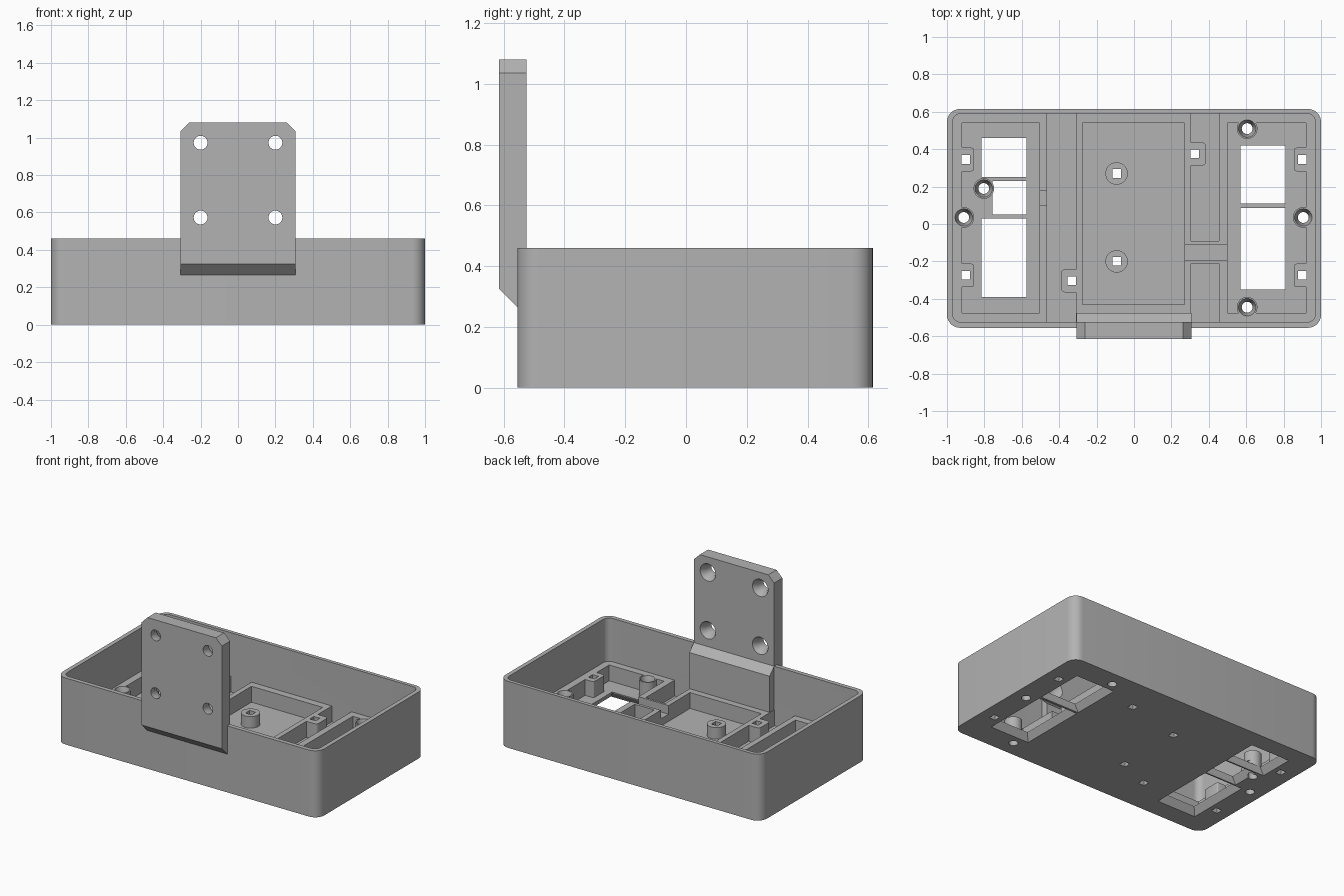
import bpy
import bmesh
import math
from mathutils import Matrix

if "Cube" in bpy.data.objects:
    bpy.data.objects.remove(bpy.data.objects["Cube"], do_unlink=True)

grey = bpy.data.materials.new("plain_grey")
grey.use_nodes = True
grey.diffuse_color = (0.45, 0.45, 0.45, 1)
grey.node_tree.nodes["Principled BSDF"].inputs["Base Color"].default_value = grey.diffuse_color

ALONG_X = Matrix(((0, 0, 1, 0), (1, 0, 0, 0), (0, 1, 0, 0), (0, 0, 0, 1)))
ALONG_Y = Matrix.Rotation(math.pi / 2, 4, "X")


def rect(x0, x1, y0, y1, r=0.0, steps=8):
    if r == 0:
        return [(x0, y0), (x1, y0), (x1, y1), (x0, y1)]
    pts = []
    centres = [(x1 - r, y1 - r), (x0 + r, y1 - r), (x0 + r, y0 + r), (x1 - r, y0 + r)]
    for i, (cx, cy) in enumerate(centres):
        for k in range(steps + 1):
            a = (i + k / steps) * math.pi / 2
            pts.append((cx + r * math.cos(a), cy + r * math.sin(a)))
    return pts


def square(x, y, h):
    return rect(x - h, x + h, y - h, y + h)


def circle(x, y, r, n=32):
    return [(x + r * math.cos(k * math.tau / n), y + r * math.sin(k * math.tau / n)) for k in range(n)]


def loft(name, low, z0, z1, high=None, matrix=Matrix()):
    """Solid between two outlines with the same number of points."""
    bm = bmesh.new()
    a = [bm.verts.new((x, y, z0)) for x, y in low]
    b = [bm.verts.new((x, y, z1)) for x, y in (high or low)]
    n = len(a)
    bm.faces.new(a)
    bm.faces.new(b)
    for i in range(n):
        j = (i + 1) % n
        bm.faces.new((a[i], a[j], b[j], b[i]))
    bm.transform(matrix)
    bmesh.ops.recalc_face_normals(bm, faces=bm.faces)
    mesh = bpy.data.meshes.new(name)
    bm.to_mesh(mesh)
    bm.free()
    mesh.materials.append(grey)
    ob = bpy.data.objects.new(name, mesh)
    bpy.context.collection.objects.link(ob)
    return ob


def combine(target, tool, operation="DIFFERENCE"):
    mod = target.modifiers.new("combine", "BOOLEAN")
    mod.operation = operation
    mod.solver = "EXACT"
    mod.object = tool
    bpy.context.view_layer.objects.active = target
    bpy.ops.object.modifier_apply(modifier=mod.name)
    bpy.data.objects.remove(tool, do_unlink=True)


def finish(ob):
    bpy.ops.object.select_all(action="DESELECT")
    ob.select_set(True)
    bpy.context.view_layer.objects.active = ob
    bpy.ops.object.shade_smooth_by_angle(angle=math.radians(30))


FLOOR, RIB, RIM = 0.05, 0.16, 0.46

# Open tray with a hollow upper half
tray = loft("tray", rect(-1, 1, -0.555, 0.615, 0.07), 0, RIM)
combine(tray, loft("cavity", rect(-0.97, 0.97, -0.525, 0.59, 0.045), RIB, 0.6))

# Bays and gaps that leave the low ribs standing
pockets = [
    (-0.92, -0.505, -0.475, 0.54), (0.5, 0.92, -0.475, 0.54),
    (-0.275, 0.27, -0.43, 0.54), (-0.465, -0.31, -0.525, 0.59),
    (0.305, 0.455, -0.09, 0.59), (0.305, 0.455, -0.525, -0.21),
]
for p in pockets:
    combine(tray, loft("pocket", rect(*p), FLOOR, 0.2))

# Cable channel and notch through the ribs
for p in [(0.26, 0.51, -0.195, -0.11), (-0.515, -0.455, 0.1, 0.18)]:
    combine(tray, loft("channel", rect(*p), 0.1, 0.21))

# Blocks against the ribs, round posts and screw bosses
pins = [(s * 0.9, y) for s in (-1, 1) for y in (0.345, -0.275)]
for x, y in pins:
    s = math.copysign(1, x)
    xs = sorted((s * 0.855, s * 0.945))
    combine(tray, loft("block", rect(*xs, y - 0.063, y + 0.063, 0.015, 3), 0.03, RIB), "UNION")
combine(tray, loft("block", rect(0.285, 0.385, 0.312, 0.436, 0.02, 3), 0.03, RIB), "UNION")
combine(tray, loft("block", rect(-0.39, -0.29, -0.365, -0.243, 0.02, 3), 0.03, RIB), "UNION")
posts = [(-0.093, 0.27), (-0.093, -0.2)]
for x, y in posts:
    combine(tray, loft("post", circle(x, y, 0.06), 0.03, 0.13), "UNION")
screws = [(0.605, 0.51), (0.605, -0.445), (0.905, 0.035), (-0.91, 0.035), (-0.803, 0.19)]
for x, y in screws:
    combine(tray, loft("boss", circle(x, y, 0.055), 0.03, RIB), "UNION")

# Floor windows, flared downwards: bounds, then flare at the low and high y ends
windows = [
    (-0.815, -0.575, 0.25, 0.46, 0.005, 0.03), (-0.757, -0.575, 0.05, 0.23, 0.005, 0.005),
    (-0.815, -0.575, -0.39, 0.03, 0.03, 0.005),
    (0.57, 0.81, 0.11, 0.42, 0.005, 0.03), (0.57, 0.81, -0.35, 0.085, 0.03, 0.005),
]
for x0, x1, y0, y1, f0, f1 in windows:
    combine(tray, loft("flare", rect(x0 - 0.03, x1 + 0.03, y0 - f0, y1 + f1), -0.001,
                       FLOOR - 0.005, rect(x0, x1, y0, y1)))
    combine(tray, loft("window", rect(x0, x1, y0, y1), 0.02, FLOOR + 0.04))

# Square pin holes and countersunk screw holes
for x, y in pins + posts + [(0.325, 0.375), (-0.332, -0.303)]:
    combine(tray, loft("pin_hole", square(x, y, 0.023), -0.1, 0.3))
for x, y in screws:
    combine(tray, loft("screw_hole", circle(x, y, 0.029), -0.1, 0.3))
    combine(tray, loft("sink", circle(x, y, 0.029), 0.1, RIB + 0.001, circle(x, y, 0.047)))
finish(tray)

# Upright mounting plate with its inner rib and sloped underside
side = [(-0.54, 0.04), (-0.54, 0.25), (-0.615, 0.325), (-0.615, 1.08),
        (-0.525, 1.08), (-0.525, RIM), (-0.475, 0.41), (-0.475, 0.04)]
plate = loft("mounting_plate", side, -0.307, 0.307, matrix=ALONG_X)
bm = bmesh.new()
bm.from_mesh(plate.data)
corners = [e for e in bm.edges
           if all(v.co.z > 1.07 for v in e.verts) and abs(e.verts[0].co.x - e.verts[1].co.x) < 0.01]
bmesh.ops.bevel(bm, geom=corners, offset=0.045, segments=1, affect="EDGES")
bm.to_mesh(plate.data)
bm.free()

# Four countersunk holes in the plate
for x in (-0.2, 0.2):
    for z in (0.573, 0.973):
        combine(plate, loft("hole", circle(x, z, 0.037), 0.4, 0.7, matrix=ALONG_Y))
        combine(plate, loft("sink", circle(x, z, 0.06), 0.524, 0.57, circle(x, z, 0.037), ALONG_Y))
finish(plate)
